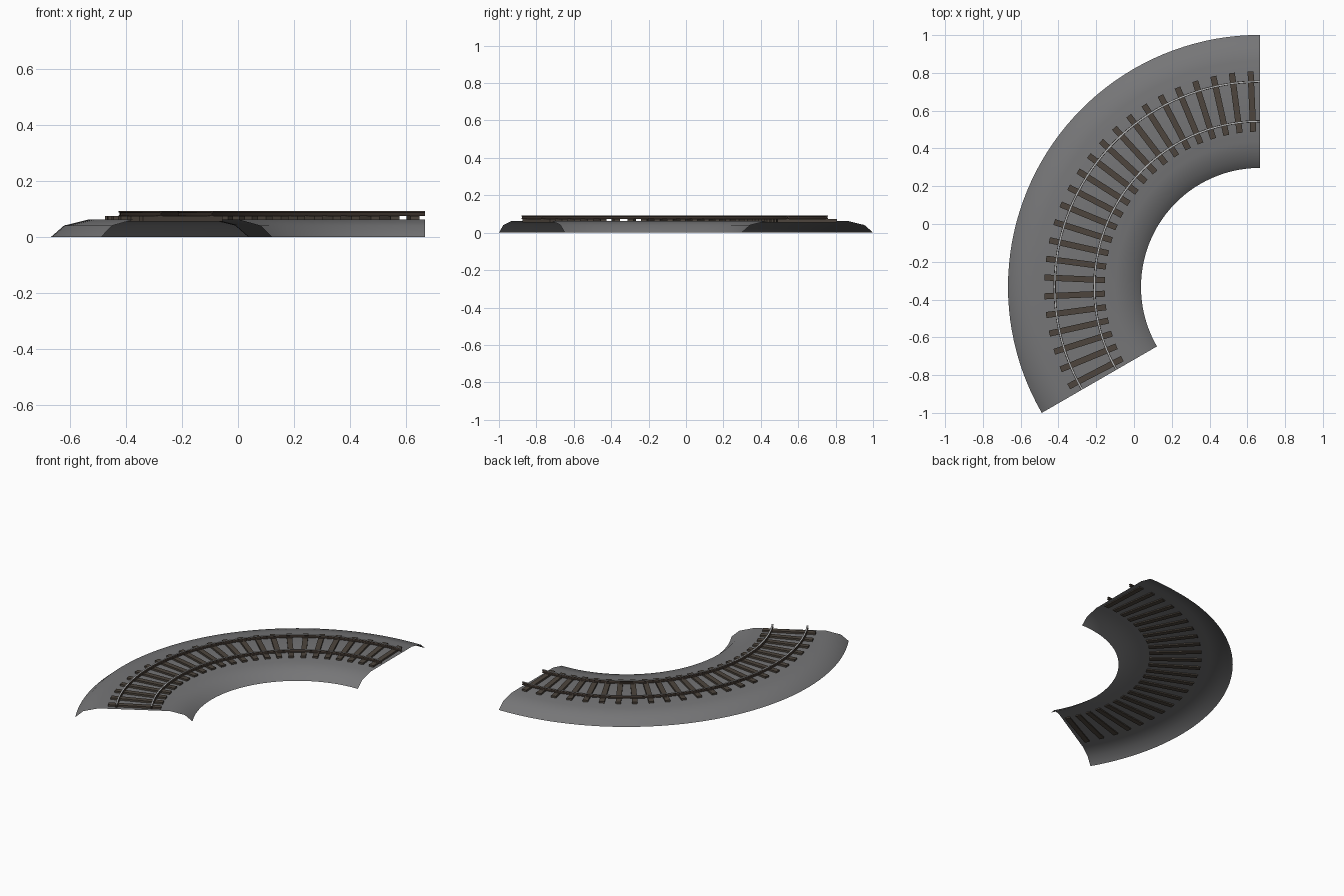
import bpy, bmesh, math
from mathutils import Matrix, Vector

if "Cube" in bpy.data.objects:
    bpy.data.objects.remove(bpy.data.objects["Cube"])

CX, CY = 0.667, -0.333            # centre of the curve
A0, A1 = 90.0, 210.0              # swept angle of the track
R_MID = 0.982
SLEEPERS = 24


def material(name, rgb):
    m = bpy.data.materials.new(name)
    m.diffuse_color = (*rgb, 1)
    m.use_nodes = True
    m.node_tree.nodes["Principled BSDF"].inputs["Base Color"].default_value = m.diffuse_color
    return m


stone = material("stone_grey", (0.18, 0.18, 0.185))
wood = material("dark_wood", (0.075, 0.06, 0.047))
rust = material("rusty_steel", (0.075, 0.055, 0.043))
steel = material("polished_steel", (0.5, 0.5, 0.5))


def finish(bm, name, mats):
    me = bpy.data.meshes.new(name)
    bm.to_mesh(me)
    bm.free()
    for m in mats:
        me.materials.append(m)
    ob = bpy.data.objects.new(name, me)
    bpy.context.collection.objects.link(ob)
    return ob


def sweep(name, profile, radius, segs, mats, closed, top_z=None):
    """Sweep a (radial offset, z) profile round the track curve."""
    bm = bmesh.new()
    rings = []
    for i in range(segs + 1):
        a = math.radians(A0 + (A1 - A0) * i / segs)
        rings.append([bm.verts.new((CX + (radius + o) * math.cos(a),
                                    CY + (radius + o) * math.sin(a), z))
                      for o, z in profile])
    n = len(profile)
    for r, s in zip(rings, rings[1:]):
        for j in range(n if closed else n - 1):
            k = (j + 1) % n
            f = bm.faces.new((r[j], r[k], s[k], s[j]))
            if top_z is not None and all(v.co.z > top_z for v in f.verts):
                f.material_index = 1
    if closed:
        bm.faces.new(rings[0])
        bm.faces.new(rings[-1])
        bmesh.ops.recalc_face_normals(bm, faces=bm.faces)
    else:
        # open shell: outside faces up
        bm.normal_update()
        if sum(f.normal.z for f in bm.faces) < 0:
            bmesh.ops.reverse_faces(bm, faces=bm.faces)
    return finish(bm, name, mats)


def smooth(ob, degrees):
    bpy.ops.object.select_all(action='DESELECT')
    ob.select_set(True)
    bpy.context.view_layer.objects.active = ob
    bpy.ops.object.shade_smooth_by_angle(angle=math.radians(degrees))


# Ballast bed: hollow open shell with sloped shoulders
half = [(0.352, 0.0), (0.305, 0.041), (0.215, 0.063)]
bed = half + [(-o, z) for o, z in reversed(half)]
smooth(sweep("ballast_bed", bed, R_MID, 48, [stone], False), 60)

# Sleepers: radial beams sunk slightly through the bed
bm = bmesh.new()
for i in range(SLEEPERS):
    a = math.radians(A0 + (A1 - A0) * (i + 0.5) / SLEEPERS)
    pos = Vector((CX + R_MID * math.cos(a), CY + R_MID * math.sin(a), 0.065))
    bmesh.ops.create_cube(bm, size=1, matrix=Matrix.Translation(pos)
                          @ Matrix.Rotation(a, 4, 'Z')
                          @ Matrix.Diagonal((0.32, 0.032, 0.019, 1)))
finish(bm, "sleepers", [wood])

# Rails: foot, web and head, with a bright running surface
right = [(0.006, 0.0745), (0.006, 0.077), (0.002, 0.079),
         (0.002, 0.086), (0.005, 0.088), (0.005, 0.093)]
rail = right + [(-o, z) for o, z in reversed(right)]
for name, offset in (("inner_rail", -0.105), ("outer_rail", 0.105)):
    smooth(sweep(name, rail, R_MID + offset, 48, [rust, steel], True, 0.0925), 25)
